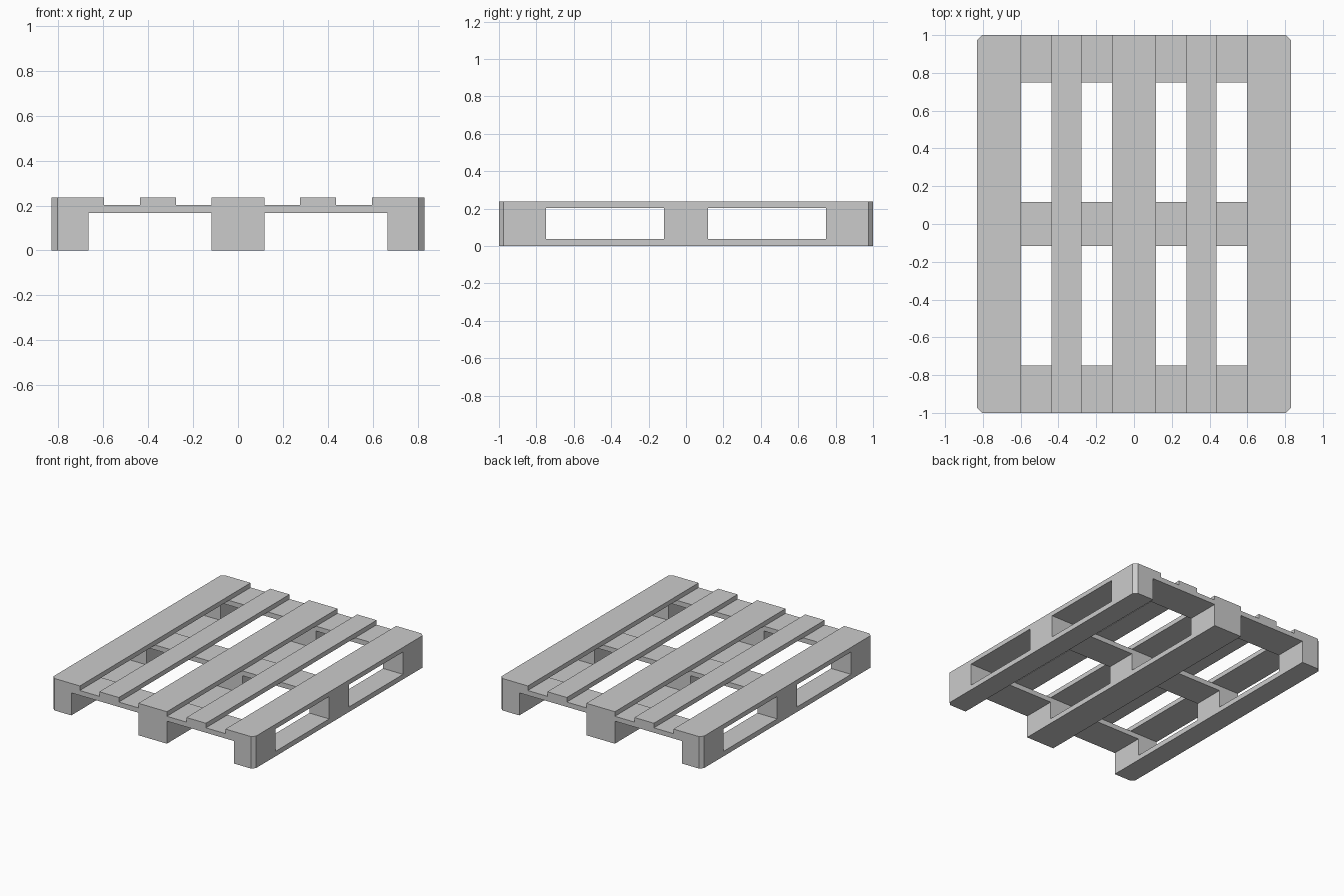
import bpy, bmesh

cube = bpy.data.objects.get("Cube")
if cube:
    bpy.data.objects.remove(cube, do_unlink=True)

W, L = 0.83, 1.0                      # half width and half length
Z = (0.0, 0.037, 0.167, 0.203, 0.237)  # layer heights

grey = bpy.data.materials.new("plain grey")
grey.use_nodes = True
colour = (0.6, 0.6, 0.6, 1)
grey.diffuse_color = colour
grey.node_tree.nodes["Principled BSDF"].inputs["Base Color"].default_value = colour


def board(name, x, y, z):
    """Box between bounds; the pallet's outer vertical corners are chamfered."""
    bm = bmesh.new()
    bmesh.ops.create_cube(bm, size=1)
    for v in bm.verts:
        v.co = [b[0] if c < 0 else b[1] for c, b in zip(v.co, (x, y, z))]
    corners = [e for e in bm.edges
               if all(abs(v.co.x) > W - 0.001 and abs(v.co.y) > L - 0.001 for v in e.verts)
               and abs(e.verts[0].co.z - e.verts[1].co.z) > 0.01]
    if corners:
        bmesh.ops.bevel(bm, geom=corners, offset=0.025, segments=1, affect='EDGES')
    mesh = bpy.data.meshes.new(name)
    bm.to_mesh(mesh)
    bm.free()
    mesh.materials.append(grey)
    bpy.context.collection.objects.link(bpy.data.objects.new(name, mesh))


# Spans across the width and along the length
top_spans = {"right_outer": (-W, -0.597), "right_narrow": (-0.437, -0.277),
             "middle": (-0.117, 0.117),
             "left_narrow": (0.277, 0.437), "left_outer": (0.597, W)}
runner_spans = {"right": (-W, -0.667), "middle": (-0.117, 0.117), "left": (0.667, W)}
cross_spans = {"front": (-L, -0.748), "centre": (-0.117, 0.117), "back": (0.748, L)}

# Top deck
for side, x in top_spans.items():
    board(side + "_deck_board", x, (-L, L), Z[3:5])

# Cross boards under the deck
for place, y in cross_spans.items():
    board(place + "_cross_board", (-W, W), y, Z[2:4])

# Bottom runners and the blocks standing on them
for side, x in runner_spans.items():
    board(side + "_runner", x, (-L, L), Z[0:2])
    for place, y in cross_spans.items():
        board(f"{place}_{side}_block", x, y, Z[1:3])
